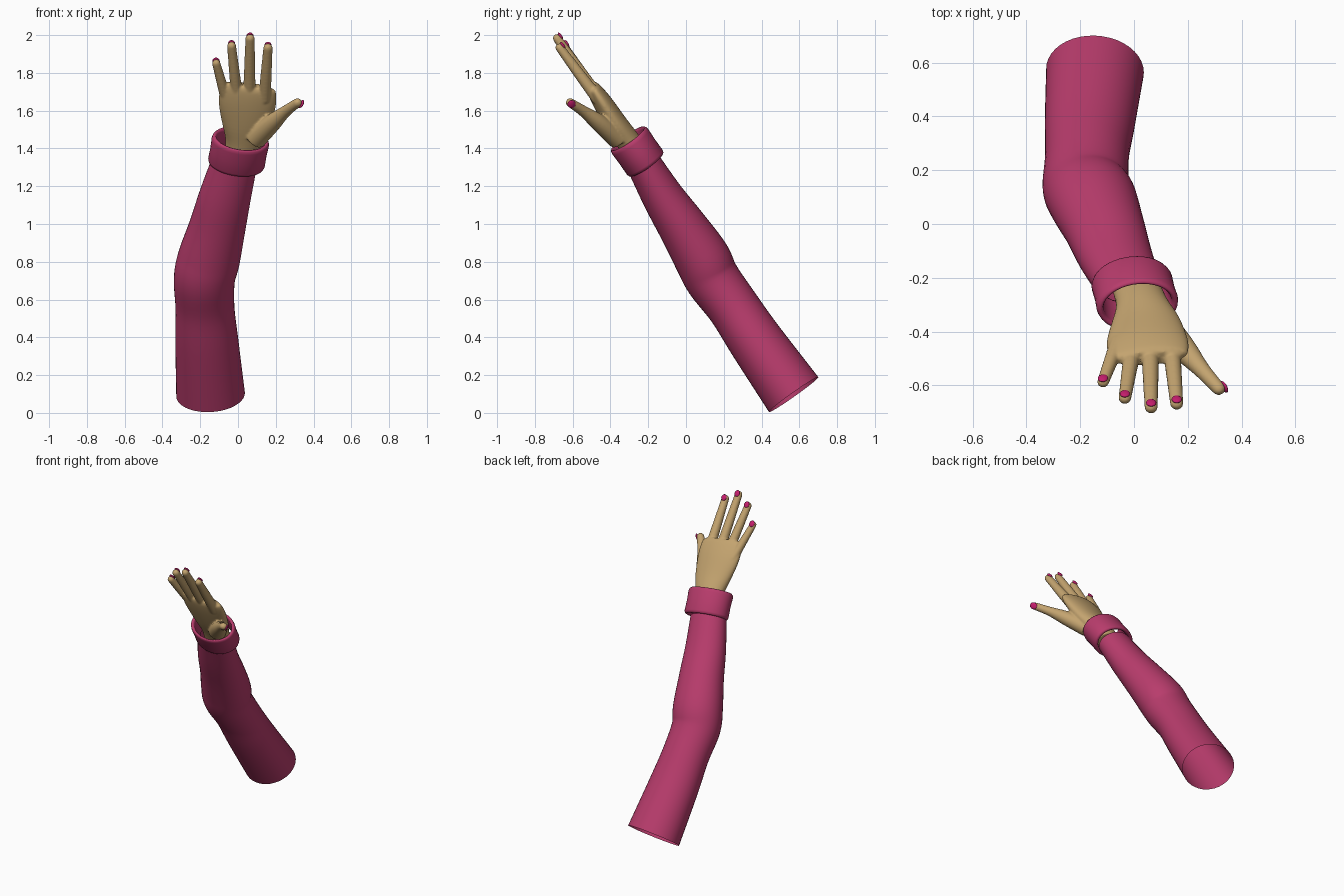
import bpy, bmesh, math
from mathutils import Vector, Matrix

if "Cube" in bpy.data.objects:
    bpy.data.objects.remove(bpy.data.objects["Cube"])


def material(name, rgb):
    m = bpy.data.materials.new(name)
    m.diffuse_color = (*rgb, 1)
    m.use_nodes = True
    m.node_tree.nodes["Principled BSDF"].inputs["Base Color"].default_value = m.diffuse_color
    return m


FABRIC = material("raspberry fabric", (0.48, 0.045, 0.15))
SKIN = material("tan skin", (0.55, 0.37, 0.16))
POLISH = material("pink nail polish", (0.55, 0.012, 0.15))
X = Vector((1, 0, 0))


def finish(bm, name, mat):
    bmesh.ops.recalc_face_normals(bm, faces=bm.faces)
    for f in bm.faces:
        f.smooth = True
    me = bpy.data.meshes.new(name)
    bm.to_mesh(me)
    bm.free()
    me.materials.append(mat)
    ob = bpy.data.objects.new(name, me)
    bpy.context.collection.objects.link(ob)
    return ob


def skin_rings(bm, rings, segs=40, caps=False):
    """Bridge ellipses given as (centre, half-axis u, half-axis v)."""
    loops = []
    for c, u, v in rings:
        loops.append([bm.verts.new(c + u * math.cos(a) + v * math.sin(a))
                      for a in (2 * math.pi * i / segs for i in range(segs))])
    for a, b in zip(loops, loops[1:]):
        for i in range(segs):
            j = (i + 1) % segs
            bm.faces.new((a[i], a[j], b[j], b[i]))
    if caps:
        bm.faces.new(loops[0])
        bm.faces.new(loops[-1])


def smooth_path(pts, steps=5):
    """Catmull-Rom through rows of (x, y, z, rx, ry)."""
    p = [Vector(q) for q in pts]
    p = [p[0] * 2 - p[1]] + p + [p[-1] * 2 - p[-2]]
    out = []
    for i in range(1, len(p) - 2):
        a, b, c, d = p[i - 1:i + 3]
        for k in range(steps):
            t = k / steps
            out.append(0.5 * (2 * b + (c - a) * t + (2 * a - 5 * b + 4 * c - d) * t * t
                              + (3 * b - a - 3 * c + d) * t ** 3))
    return out + [p[-2]]


def tube(bm, pts, caps=False, round_tip=False):
    path = smooth_path(pts)
    pos = [Vector(q[:3]) for q in path]
    rings = []
    for i, q in enumerate(path):
        t = (pos[min(i + 1, len(pos) - 1)] - pos[max(i - 1, 0)]).normalized()
        u = (X - t * X.dot(t)).normalized()
        rings.append((pos[i], u * q[3], t.cross(u) * q[4]))
    if round_tip:
        c, u, v = rings[-1]
        for k in range(1, 6):
            a = k * math.radians(17)
            rings.append((c + t * u.length * math.sin(a), u * math.cos(a), v * math.cos(a)))
    skin_rings(bm, rings, caps=caps)


# Sleeve, open at the shoulder end
bm = bmesh.new()
tube(bm, [(-0.145, 0.57, 0.097, 0.182, 0.160),
          (-0.165, 0.37, 0.38, 0.167, 0.145),
          (-0.175, 0.25, 0.56, 0.156, 0.138),
          (-0.178, 0.14, 0.71, 0.162, 0.145),
          (-0.153, 0.085, 0.82, 0.165, 0.148),
          (-0.110, -0.015, 0.98, 0.150, 0.130),
          (-0.070, -0.12, 1.14, 0.138, 0.111),
          (-0.020, -0.225, 1.32, 0.122, 0.092)])
finish(bm, "sleeve", FABRIC)

# Rolled cuff: (height along axis, scale) profile, outside then inside
lo, hi = Vector((-0.010, -0.21, 1.315)), Vector((0.015, -0.305, 1.450))
axis = (hi - lo).normalized()
u = (X - axis * X.dot(axis)).normalized()
v = axis.cross(u)
profile = [(0.15, 0.76), (0.03, 0.82), (-0.01, 0.90), (0.02, 0.97), (0.10, 1.0),
           (0.50, 0.99), (0.88, 1.01), (0.97, 0.99), (1.02, 0.94), (1.01, 0.88),
           (0.93, 0.84), (0.50, 0.81), (0.10, 0.78)]
bm = bmesh.new()
skin_rings(bm, [(lo.lerp(hi, t), u * 0.152 * s, v * 0.115 * s) for t, s in profile])
finish(bm, "cuff", FABRIC)

# Hand: palm, fingers and thumb fused into one smooth skin
bm = bmesh.new()
tube(bm, [(0.010, -0.24, 1.33, 0.090, 0.065),
          (0.030, -0.30, 1.43, 0.098, 0.064),
          (0.045, -0.37, 1.53, 0.130, 0.060),
          (0.050, -0.44, 1.64, 0.152, 0.052),
          (0.053, -0.485, 1.71, 0.146, 0.040),
          (0.056, -0.50, 1.735, 0.120, 0.028)], caps=True)
digits = [("little", (-0.060, -0.44, 1.65), (-0.120, -0.60, 1.868), 0.026),
          ("ring", (-0.005, -0.465, 1.67), (-0.036, -0.66, 1.962), 0.028),
          ("middle", (0.060, -0.47, 1.68), (0.064, -0.695, 2.002), 0.029),
          ("index", (0.140, -0.465, 1.66), (0.160, -0.682, 1.952), 0.029)]
nails = []
for name, a, b, r in digits:
    a, b = Vector(a), Vector(b)
    d = (b - a).normalized()
    end = b - d * r * 0.85
    tube(bm, [(*a, r * 1.15, r * 1.15), (*a.lerp(end, 0.5), r, r),
              (*end, r * 0.85, r * 0.8)], caps=True, round_tip=True)
    nails.append((name, end + d * 0.002, d, Vector((0, 0.8, 0.6)), r * 0.72, 0.019))
tube(bm, [(0.09, -0.36, 1.45, 0.060, 0.055),
          (0.18, -0.46, 1.535, 0.049, 0.046),
          (0.25, -0.54, 1.595, 0.032, 0.030),
          (0.315, -0.612, 1.642, 0.025, 0.024)], caps=True, round_tip=True)
nails.append(("thumb", Vector((0.317, -0.614, 1.643)), Vector((0.13, -0.15, 0.12)).normalized(),
              Vector((0.85, 0.37, -0.37)), 0.021, 0.022))
hand = finish(bm, "hand", SKIN)
remesh = hand.modifiers.new("fuse", "REMESH")
remesh.mode = "VOXEL"
remesh.voxel_size = 0.006
remesh.use_smooth_shade = True
soften = hand.modifiers.new("soften", "SMOOTH")
soften.factor = 0.5
soften.iterations = 6

# Painted nails: thin domes on the back of each fingertip
for name, c, d, n, off, size in nails:
    n = (n - d * n.dot(d)).normalized()
    s = d.cross(n)
    frame = Matrix((s * size, d * size * 1.15, n * 0.008)).transposed().to_4x4()
    bm = bmesh.new()
    bmesh.ops.create_uvsphere(bm, u_segments=20, v_segments=10, radius=1,
                              matrix=Matrix.Translation(c + n * off) @ frame)
    finish(bm, name + "_nail", POLISH)
